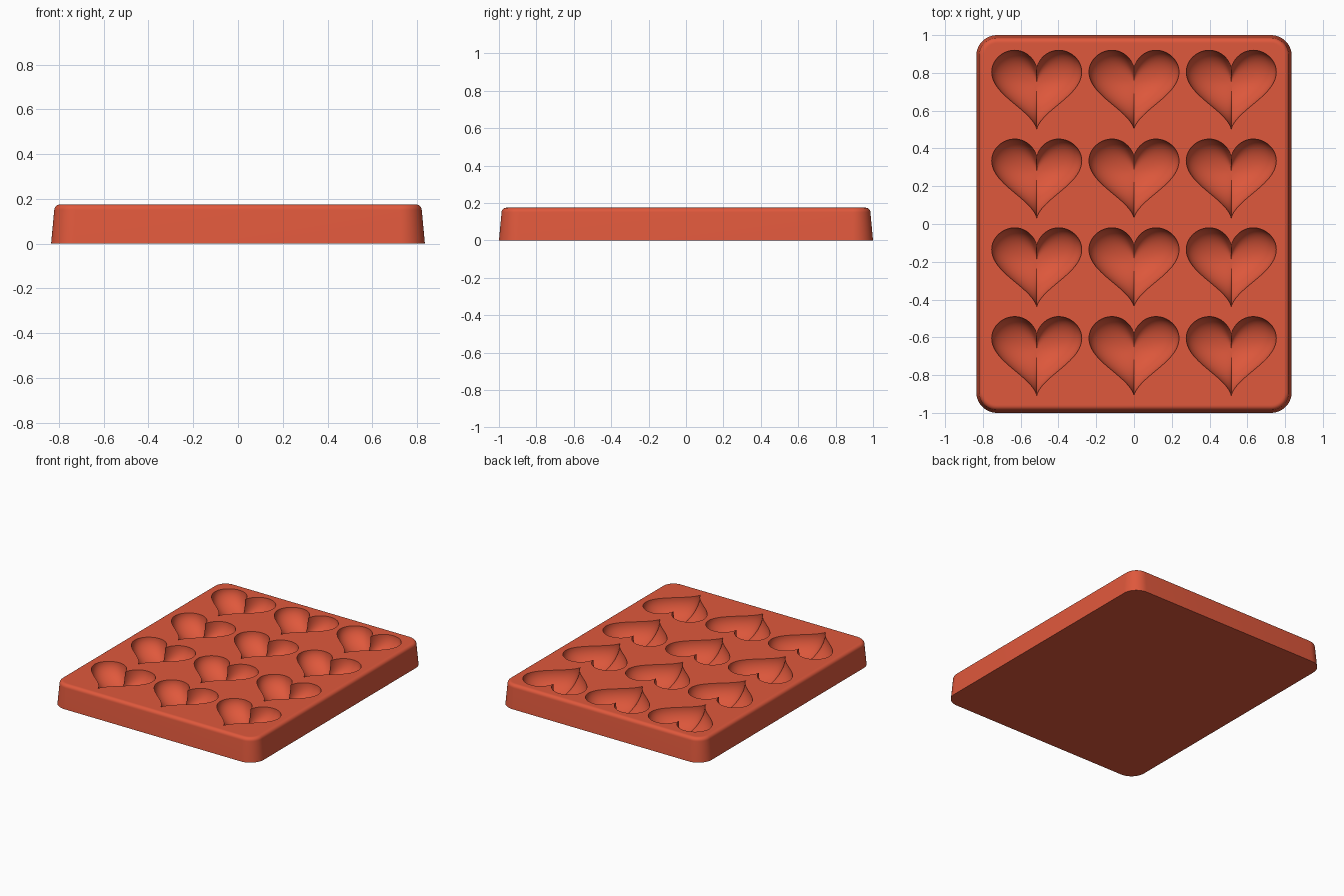
import bpy, bmesh
from math import sin, cos, pi, radians

if "Cube" in bpy.data.objects:
    bpy.data.objects.remove(bpy.data.objects["Cube"], do_unlink=True)

HEIGHT = 0.175
DEPTH = 0.14

red = bpy.data.materials.new("coral red")
red.use_nodes = True
red.diffuse_color = (0.74, 0.098, 0.045, 1)
red.node_tree.nodes["Principled BSDF"].inputs["Base Color"].default_value = red.diffuse_color


def loft(bm, loops):
    """Skin a stack of closed loops and cap both ends."""
    rings = [[bm.verts.new(p) for p in loop] for loop in loops]
    n = len(rings[0])
    for a, b in zip(rings, rings[1:]):
        for i in range(n):
            j = (i + 1) % n
            bm.faces.new((a[i], a[j], b[j], b[i]))
    bm.faces.new(rings[0][::-1])
    bm.faces.new(rings[-1])


def finish(bm, name):
    bmesh.ops.recalc_face_normals(bm, faces=bm.faces[:])
    mesh = bpy.data.meshes.new(name)
    bm.to_mesh(mesh)
    bm.free()
    mesh.materials.append(red)
    obj = bpy.data.objects.new(name, mesh)
    bpy.context.collection.objects.link(obj)
    return obj


def rounded_rectangle(inset, z, radius=0.11, steps=12):
    hx, hy, r = 0.835 - inset, 1.0 - inset, radius - inset
    points = []
    for quarter, (sx, sy) in enumerate([(1, 1), (-1, 1), (-1, -1), (1, -1)]):
        for k in range(steps + 1):
            a = (quarter + k / steps) * pi / 2
            points.append((sx * (hx - r) + r * cos(a), sy * (hy - r) + r * sin(a), z))
    return points


def heart(cx, cy, scale, z, count=96):
    points = []
    for k in range(count):
        t = 2 * pi * k / count
        x = 16 * sin(t) ** 3
        y = 13 * cos(t) - 5 * cos(2 * t) - 2 * cos(3 * t) - cos(4 * t)
        points.append((cx + 0.0149 * scale * x, cy + 0.0145 * scale * y, z))
    return points


# Tapered slab with a rounded top rim
bm = bmesh.new()
fillet = 0.025
loops = [rounded_rectangle(0, 0), rounded_rectangle(0.014, HEIGHT - fillet)]
for k in range(1, 7):
    a = k / 6 * pi / 2
    loops.append(rounded_rectangle(0.014 + fillet * (1 - cos(a)), HEIGHT - fillet * (1 - sin(a))))
loops.append(rounded_rectangle(0.044, HEIGHT))
loft(bm, loops)
tray = finish(bm, "mould_tray")

# Heart bowls, three across and four deep
bm = bmesh.new()
for column in range(3):
    for row in range(4):
        cx, cy = (column - 1) * 0.515, 0.747 - row * 0.47
        bowl = [heart(cx, cy, 1, HEIGHT + 0.05)]
        for k in range(20):
            a = k / 20 * pi / 2
            bowl.append(heart(cx, cy, cos(a), HEIGHT - DEPTH * sin(a)))
        loft(bm, bowl)
cutter = finish(bm, "heart_cutter")
cutter.hide_render = True

# Cut the bowls and smooth the result
cut = tray.modifiers.new("heart_bowls", "BOOLEAN")
cut.operation = "DIFFERENCE"
cut.solver = "EXACT"
cut.object = cutter
bpy.ops.object.select_all(action="DESELECT")
tray.select_set(True)
bpy.context.view_layer.objects.active = tray
bpy.ops.object.modifier_apply(modifier=cut.name)
bpy.data.objects.remove(cutter, do_unlink=True)
bpy.ops.object.shade_smooth_by_angle(angle=radians(35))
